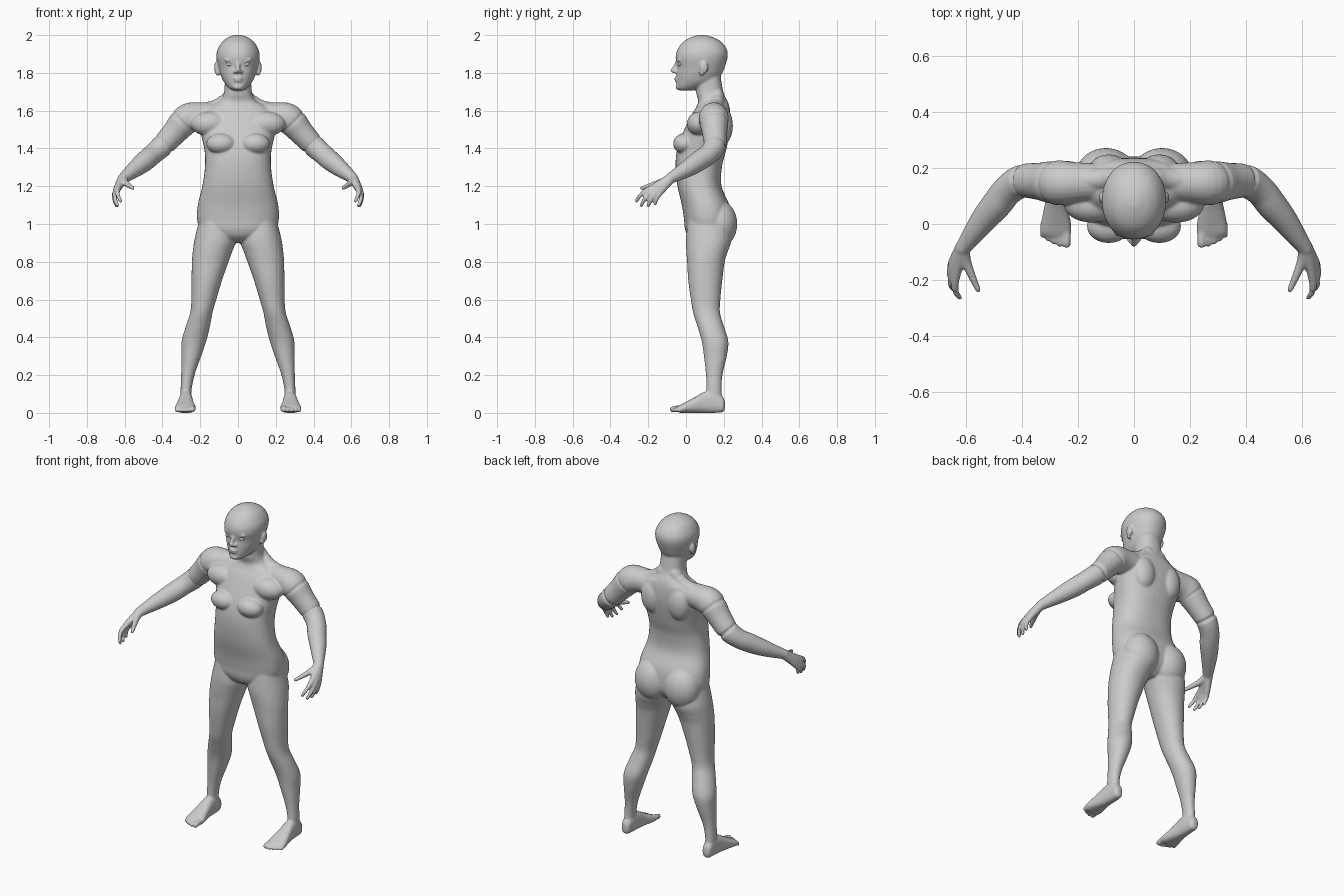
import bpy, bmesh
from math import cos, sin, tau
from mathutils import Vector, Matrix


def spline(rows, steps=5):
    """Catmull-Rom interpolation through rows of numbers."""
    out = []
    for i in range(len(rows) - 1):
        a, b, c, d = (rows[max(i - 1, 0)], rows[i], rows[i + 1], rows[min(i + 2, len(rows) - 1)])
        for k in range(steps):
            t = k / steps
            out.append([0.5 * (2 * q + (r - p) * t + (2 * p - 5 * q + 4 * r - s) * t * t
                               + (3 * q - p - 3 * r + s) * t ** 3) for p, q, r, s in zip(a, b, c, d)])
    return out + [list(rows[-1])]


def skin(bm, rings):
    """Bridge rings of points into a closed shell."""
    vs = [[bm.verts.new(p) for p in ring] for ring in rings]
    n = len(vs[0])
    for a, b in zip(vs, vs[1:]):
        for i in range(n):
            bm.faces.new((a[i], a[(i + 1) % n], b[(i + 1) % n], b[i]))
    bm.faces.new(vs[0][::-1])
    bm.faces.new(vs[-1])


def oval(u0, u1, v0, v1, power, n=40):
    pts = []
    for i in range(n):
        c, s = cos(tau * i / n), sin(tau * i / n)
        cu = abs(c) ** (2 / power) * (1 if c > 0 else -1)
        sv = abs(s) ** (2 / power) * (1 if s > 0 else -1)
        pts.append(((u0 + u1) / 2 + (u1 - u0) / 2 * cu, (v0 + v1) / 2 + (v1 - v0) / 2 * sv))
    return pts


def loft(bm, rows, power=2.2, along="z"):
    """Rows are (position, x0, x1, v0, v1); v is y for 'z' lofts and z for 'y' lofts."""
    rings = []
    for p, *box in spline(rows):
        ring = oval(*box, power)
        rings.append([(u, v, p) if along == "z" else (u, p, v) for u, v in ring])
    skin(bm, rings)


def ball(bm, pos, size):
    m = Matrix.Translation(pos) @ Matrix.Diagonal((*size, 1))
    bmesh.ops.create_icosphere(bm, subdivisions=4, radius=1, matrix=m)


def tube(bm, rows, n=24):
    """Round limb through (x, y, z, radius) with a rounded tip."""
    pts = spline(rows)
    rings = []
    for i, (x, y, z, r) in enumerate(pts):
        d = Vector(pts[min(i + 1, len(pts) - 1)][:3]) - Vector(pts[max(i - 1, 0)][:3])
        side = d.cross(Vector((0.3, 0.5, 0.8)) if abs(d.normalized().z) < 0.7 else Vector((0, 1, 0))).normalized()
        up = side.cross(d).normalized()
        rings.append([Vector((x, y, z)) + r * (cos(tau * k / n) * side + sin(tau * k / n) * up) for k in range(n)])
    skin(bm, rings)
    ball(bm, pts[-1][:3], (pts[-1][3],) * 3)


def make(name, bm, voxel=None):
    bmesh.ops.recalc_face_normals(bm, faces=bm.faces)
    for f in bm.faces:
        f.smooth = True
    me = bpy.data.meshes.new(name)
    bm.to_mesh(me)
    bm.free()
    ob = bpy.data.objects.new(name, me)
    bpy.context.collection.objects.link(ob)
    ob.modifiers.new("mirror", "MIRROR").use_mirror_merge = False
    if voxel:
        r = ob.modifiers.new("fuse", "REMESH")
        r.mode, r.voxel_size, r.use_smooth_shade = "VOXEL", voxel, True
        s = ob.modifiers.new("soften", "SMOOTH")
        s.factor, s.iterations = 0.5, 6
    return ob


def centred(rows):
    return [(z, -w, w, a, b) for z, w, a, b in rows]


body = bmesh.new()

# torso and neck: height, half width, front, back
loft(body, centred([
    (0.90, 0.04, 0.06, 0.17), (0.93, 0.13, 0.015, 0.21), (0.97, 0.195, -0.005, 0.235),
    (1.02, 0.216, -0.01, 0.24), (1.10, 0.213, -0.022, 0.23), (1.20, 0.189, -0.045, 0.188),
    (1.30, 0.175, -0.055, 0.19), (1.38, 0.176, -0.05, 0.21), (1.45, 0.19, -0.03, 0.225),
    (1.52, 0.205, 0.0, 0.235), (1.58, 0.195, 0.03, 0.235), (1.62, 0.16, 0.055, 0.23),
    (1.65, 0.10, 0.065, 0.22), (1.69, 0.075, 0.055, 0.2), (1.75, 0.07, 0.05, 0.188),
    (1.80, 0.07, 0.05, 0.18)]), 2.35)

# muscle masses: glutes, breasts, chest to shoulder, shoulder blades, trapezius
ball(body, (0.10, 0.175, 1.0), (0.108, 0.096, 0.125))
ball(body, (0.09, -0.008, 1.425), (0.078, 0.06, 0.055))
ball(body, (0.15, 0.07, 1.53), (0.10, 0.065, 0.065))
ball(body, (0.09, 0.195, 1.52), (0.07, 0.053, 0.10))
tube(body, [(0.03, 0.165, 1.69, 0.035), (0.10, 0.16, 1.625, 0.04), (0.18, 0.155, 1.60, 0.042)])

# arm
tube(body, [(0.10, 0.15, 1.575, 0.065), (0.20, 0.148, 1.572, 0.072), (0.27, 0.147, 1.555, 0.08),
            (0.335, 0.152, 1.485, 0.067), (0.40, 0.152, 1.415, 0.06), (0.45, 0.12, 1.37, 0.055),
            (0.49, 0.07, 1.335, 0.054), (0.54, 0.01, 1.295, 0.046), (0.61, -0.085, 1.24, 0.028)])

# hand: each finger runs from the wrist so the overlapping bases form the palm
wrist = (0.61, -0.08, 1.242, 0.026)
for knuckle, middle, tip in (
        ((0.634, -0.178, 1.192), (0.638, -0.235, 1.16), (0.622, -0.262, 1.122)),
        ((0.645, -0.168, 1.18), (0.652, -0.215, 1.138), (0.638, -0.236, 1.098)),
        ((0.648, -0.152, 1.172), (0.654, -0.185, 1.132), (0.643, -0.2, 1.096)),
        ((0.645, -0.134, 1.17), (0.654, -0.154, 1.138), (0.648, -0.163, 1.108))):
    tube(body, [wrist, (*knuckle, 0.017), (*middle, 0.0125), (*tip, 0.0095)])
tube(body, [wrist, (0.60, -0.13, 1.222, 0.019), (0.576, -0.19, 1.203, 0.014), (0.556, -0.235, 1.19, 0.01)])

# leg: height, inner, outer, front, back
loft(body, [
    (1.02, 0.03, 0.205, 0.01, 0.22), (0.92, 0.010, 0.230, 0.0, 0.24), (0.85, 0.032, 0.240, 0.002, 0.22),
    (0.80, 0.050, 0.244, 0.006, 0.205), (0.70, 0.085, 0.246, 0.012, 0.192), (0.60, 0.115, 0.247, 0.026, 0.182),
    (0.53, 0.135, 0.253, 0.038, 0.18), (0.46, 0.148, 0.276, 0.06, 0.2), (0.38, 0.168, 0.298, 0.083, 0.224),
    (0.30, 0.195, 0.300, 0.095, 0.216), (0.20, 0.230, 0.301, 0.106, 0.193), (0.12, 0.246, 0.304, 0.108, 0.188),
    (0.05, 0.248, 0.304, 0.105, 0.195)], 2.1)

# foot and toes
loft(body, [
    (0.206, 0.262, 0.288, 0.025, 0.055), (0.195, 0.25, 0.302, 0.004, 0.085), (0.15, 0.243, 0.307, 0.0, 0.115),
    (0.10, 0.24, 0.312, 0.0, 0.112), (0.05, 0.234, 0.322, 0.0, 0.085), (0.0, 0.224, 0.332, 0.0, 0.058),
    (-0.03, 0.224, 0.333, 0.0, 0.043), (-0.045, 0.235, 0.318, 0.006, 0.034)], 2.5, "y")
for i, (tip, r) in enumerate(((-0.07, 0.016), (-0.071, 0.011), (-0.063, 0.011), (-0.053, 0.0105), (-0.04, 0.01))):
    x = 0.241 + 0.0205 * i + (0.003 if i else 0)
    tube(body, [(x, 0.0, 0.025, r), (x, tip + 0.03, 0.024, r), (x, tip, r + 0.003, r)])

# head
loft(body, centred([
    (1.706, 0.025, -0.035, 0.03), (1.72, 0.048, -0.048, 0.085), (1.75, 0.074, -0.05, 0.155),
    (1.79, 0.092, -0.05, 0.188), (1.83, 0.103, -0.047, 0.205), (1.88, 0.114, -0.055, 0.22),
    (1.92, 0.110, -0.047, 0.218), (1.96, 0.088, -0.02, 0.192), (1.985, 0.058, 0.018, 0.152),
    (2.0, 0.02, 0.06, 0.105)]), 2.1)

# nose, nostrils, brow, lips, cheek and ear
tube(body, [(0, -0.045, 1.862, 0.009), (0, -0.056, 1.835, 0.011), (0, -0.069, 1.812, 0.013)])
ball(body, (0.014, -0.054, 1.806), (0.012, 0.014, 0.01))
ball(body, (0.042, -0.033, 1.868), (0.03, 0.014, 0.009))
ball(body, (0.0, -0.05, 1.773), (0.026, 0.013, 0.006))
ball(body, (0.0, -0.048, 1.759), (0.022, 0.013, 0.007))
ball(body, (0.0, -0.042, 1.725), (0.026, 0.014, 0.014))
ball(body, (0.113, 0.095, 1.828), (0.013, 0.022, 0.033))
ball(body, (0.108, 0.083, 1.802), (0.011, 0.014, 0.018))
make("body", body, 0.0058)

# eyes
eyes = bmesh.new()
ball(eyes, (0.042, -0.031, 1.846), (0.02, 0.013, 0.011))
make("eyes", eyes)
